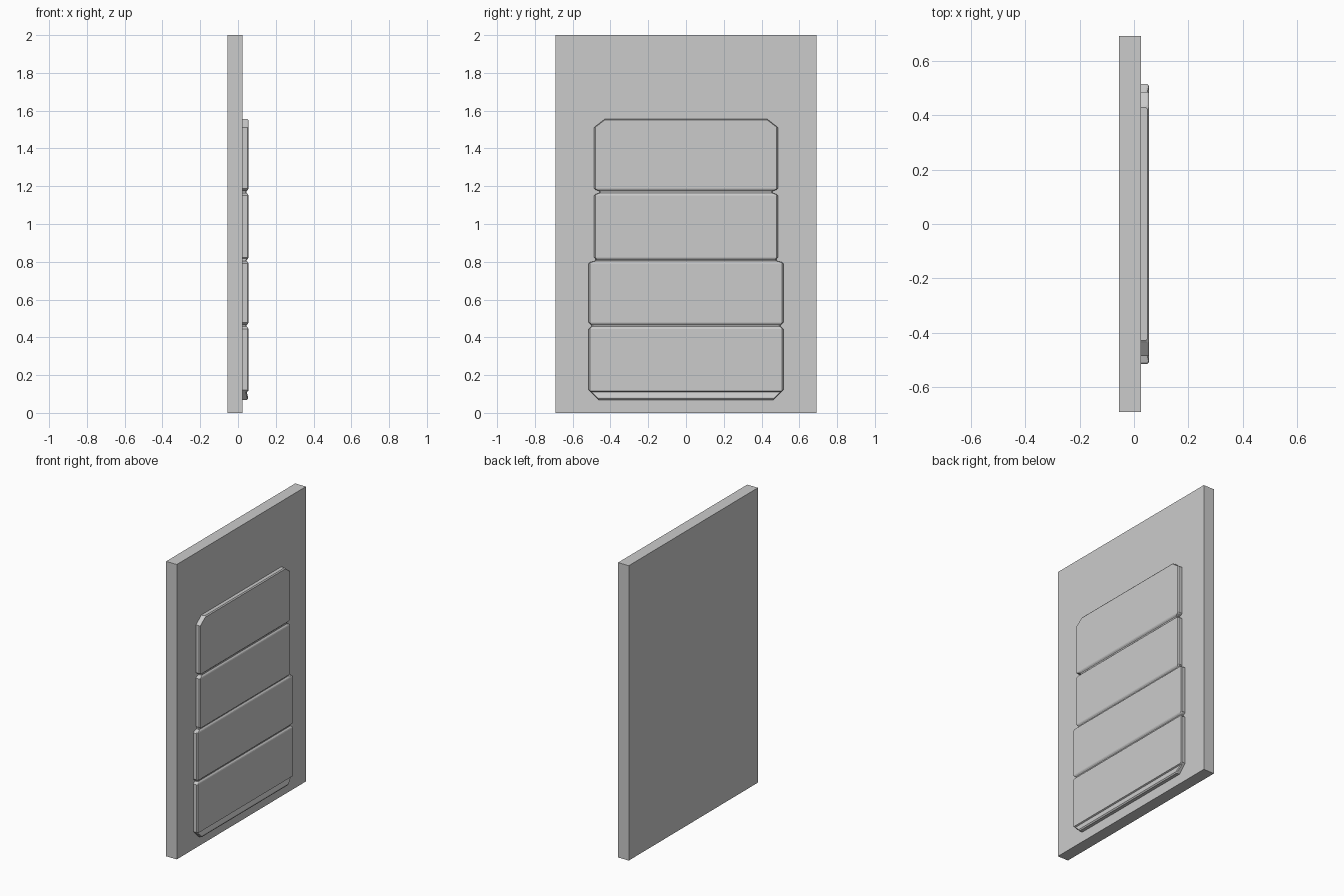
import bpy, bmesh

if "Cube" in bpy.data.objects:
    bpy.data.objects.remove(bpy.data.objects["Cube"])


def mesh_object(name, bm):
    bmesh.ops.recalc_face_normals(bm, faces=bm.faces[:])
    me = bpy.data.meshes.new(name)
    bm.to_mesh(me)
    bm.free()
    ob = bpy.data.objects.new(name, me)
    bpy.context.collection.objects.link(ob)
    return ob


# Flat backing slab
bm = bmesh.new()
bmesh.ops.create_cube(bm, size=1)
for v in bm.verts:
    v.co = (v.co.x * 0.08 - 0.015, v.co.y * 1.384, v.co.z * 2 + 1)
mesh_object("wall_slab", bm)

# Raised panel lofted from top to bottom: (height, half width, front x)
FRONT, DEEP = 0.055, 0.046


def groove(top, bottom, upper_w, notch_w, lower_w):
    return [(top + 0.006, upper_w, FRONT), (top, upper_w - 0.006, FRONT - 0.002),
            (top - 0.008, notch_w, DEEP), (bottom + 0.008, notch_w, DEEP),
            (bottom, lower_w - 0.006, FRONT - 0.002), (bottom - 0.006, lower_w, FRONT)]


rows = [(1.557, 0.429, 0.049), (1.550, 0.437, FRONT), (1.512, 0.486, FRONT)]
rows += groove(1.182, 1.157, 0.486, 0.458, 0.486)
rows += groove(0.817, 0.797, 0.486, 0.480, 0.515)
rows += groove(0.472, 0.450, 0.515, 0.499, 0.515)
# Stepped lip along the bottom edge
rows += [(0.121, 0.515, FRONT), (0.115, 0.509, FRONT), (0.111, 0.505, 0.046),
         (0.083, 0.477, 0.053), (0.075, 0.469, 0.053), (0.067, 0.461, 0.047)]

bm = bmesh.new()
BEVEL, BACK = 0.006, 0.022
rings = []
for z, w, x in rows:
    section = [(BACK, -w), (x - BEVEL, -w), (x, -w + BEVEL),
               (x, w - BEVEL), (x - BEVEL, w), (BACK, w)]
    rings.append([bm.verts.new((px, py, z)) for px, py in section])
for a, b in zip(rings, rings[1:]):
    for i in range(6):
        j = (i + 1) % 6
        bm.faces.new((a[i], a[j], b[j], b[i]))
bm.faces.new(rings[0])
bm.faces.new(rings[-1])
mesh_object("shutter_panel", bm)
